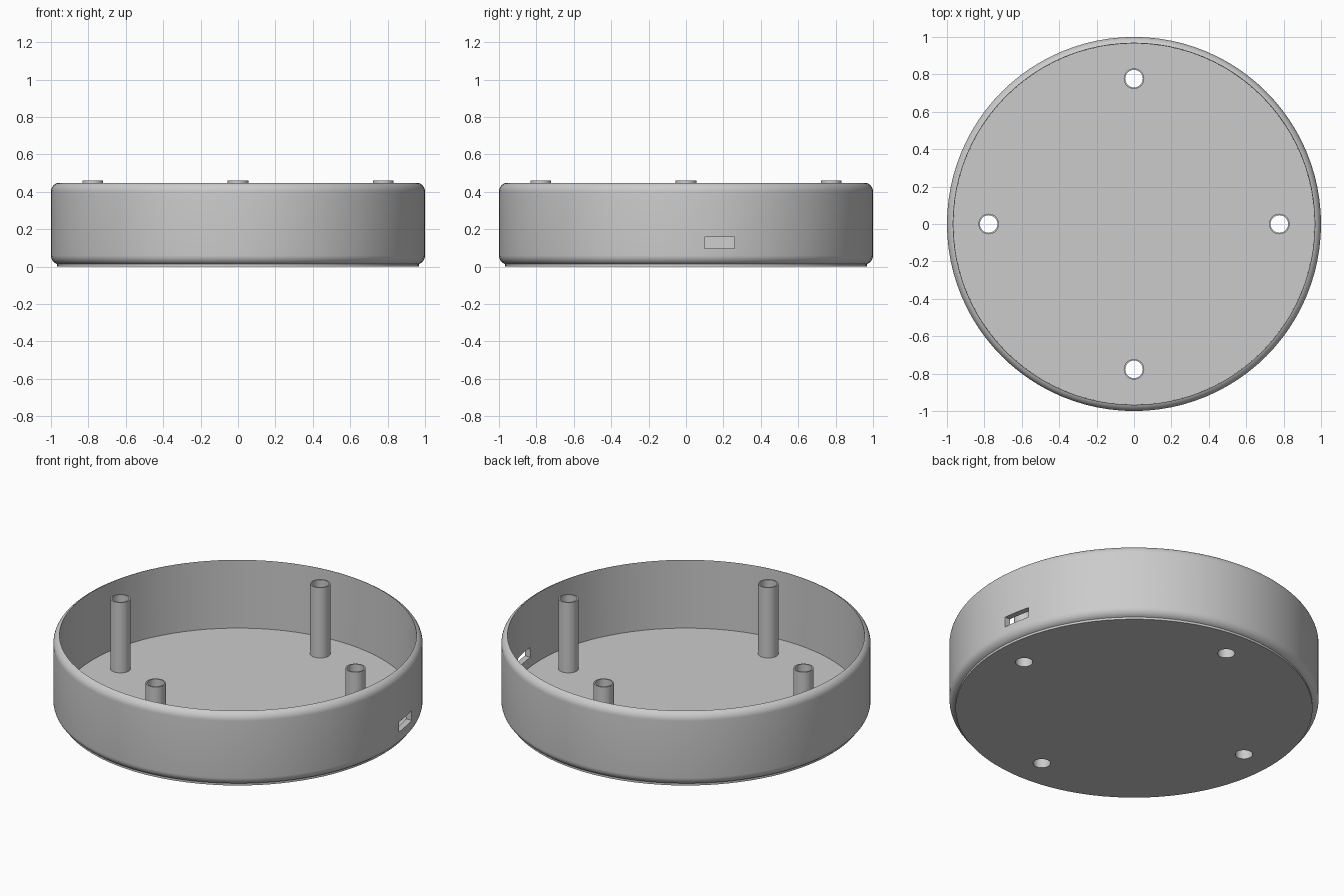
import bpy, bmesh
from math import pi, sin, cos, radians

cube = bpy.data.objects.get("Cube")
if cube:
    bpy.data.objects.remove(cube, do_unlink=True)

grey = bpy.data.materials.new("plain grey")
grey.use_nodes = True
colour = (0.6, 0.6, 0.6, 1)
grey.diffuse_color = colour
grey.node_tree.nodes["Principled BSDF"].inputs["Base Color"].default_value = colour

WALL_IN, FILLET, RIM, FLOOR = 0.967, 0.05, 0.45, 0.04
POST_AT, POST_R, BORE_R, POST_TOP = 0.777, 0.055, 0.047, 0.46


def lathe(name, profile, steps, place=(0, 0, 0), closed=True):
    """Spin an (r, z) profile around the z axis into a solid."""
    bm = bmesh.new()
    verts = [bm.verts.new((r, 0, z)) for r, z in profile]
    edges = [bm.edges.new(pair) for pair in zip(verts, verts[1:])]
    if closed:
        edges.append(bm.edges.new((verts[-1], verts[0])))
    bmesh.ops.spin(bm, geom=verts + edges, cent=(0, 0, 0), axis=(0, 0, 1),
                   angle=2 * pi, steps=steps, use_merge=True)
    bmesh.ops.remove_doubles(bm, verts=bm.verts, dist=1e-5)
    bmesh.ops.recalc_face_normals(bm, faces=bm.faces)
    mesh = bpy.data.meshes.new(name)
    bm.to_mesh(mesh)
    bm.free()
    mesh.materials.append(grey)
    obj = bpy.data.objects.new(name, mesh)
    obj.location = place
    bpy.context.collection.objects.link(obj)
    return obj


def select(obj):
    bpy.ops.object.select_all(action='DESELECT')
    obj.select_set(True)
    bpy.context.view_layer.objects.active = obj


def smooth(obj):
    select(obj)
    bpy.ops.object.shade_smooth_by_angle(angle=radians(30))


def cut(obj, cutter):
    cutter.hide_render = True
    mod = obj.modifiers.new("cut", 'BOOLEAN')
    mod.operation, mod.solver, mod.object = 'DIFFERENCE', 'EXACT', cutter
    select(obj)
    bpy.ops.object.modifier_apply(modifier=mod.name)
    bpy.data.objects.remove(cutter, do_unlink=True)


# Round tray: floor disc with a small lip, rounded wall, thin top rim
def fillet(z_mid, side):
    reach = (FILLET ** 2 - (WALL_IN - 1 + FILLET) ** 2) ** 0.5
    arc = [(1 - FILLET + FILLET * cos(a), z_mid + side * FILLET * sin(a))
           for a in (radians(d) for d in range(0, 70, 10))]
    return arc + [(WALL_IN, z_mid + side * reach)]


lower = fillet(0.06, -1)[::-1]
upper = fillet(RIM - FILLET, 1)
tray = lathe("tray", [(0, 0), (WALL_IN, 0)] + lower + upper
             + [(WALL_IN - 0.002, FLOOR), (0, FLOOR)], 96, closed=False)

# Hollow screw posts, bored through the floor
for side, x, y in (("left", 1, 0), ("right", -1, 0), ("front", 0, -1), ("back", 0, 1)):
    place = (x * POST_AT, y * POST_AT, 0)
    cut(tray, lathe("bore", [(0, -0.1), (BORE_R, -0.1), (BORE_R, 0.1), (0, 0.1)],
                    32, place, closed=False))
    smooth(lathe(side + "_post", [(BORE_R, FLOOR), (POST_R, FLOOR),
                                  (POST_R, POST_TOP), (BORE_R, POST_TOP)], 32, place))

# Cable slot through the side wall
bpy.ops.mesh.primitive_cube_add(size=1, location=(0.97, 0.18, 0.127))
slot = bpy.context.object
slot.scale = (0.2, 0.16, 0.06)
bpy.context.view_layer.update()
cut(tray, slot)
smooth(tray)
